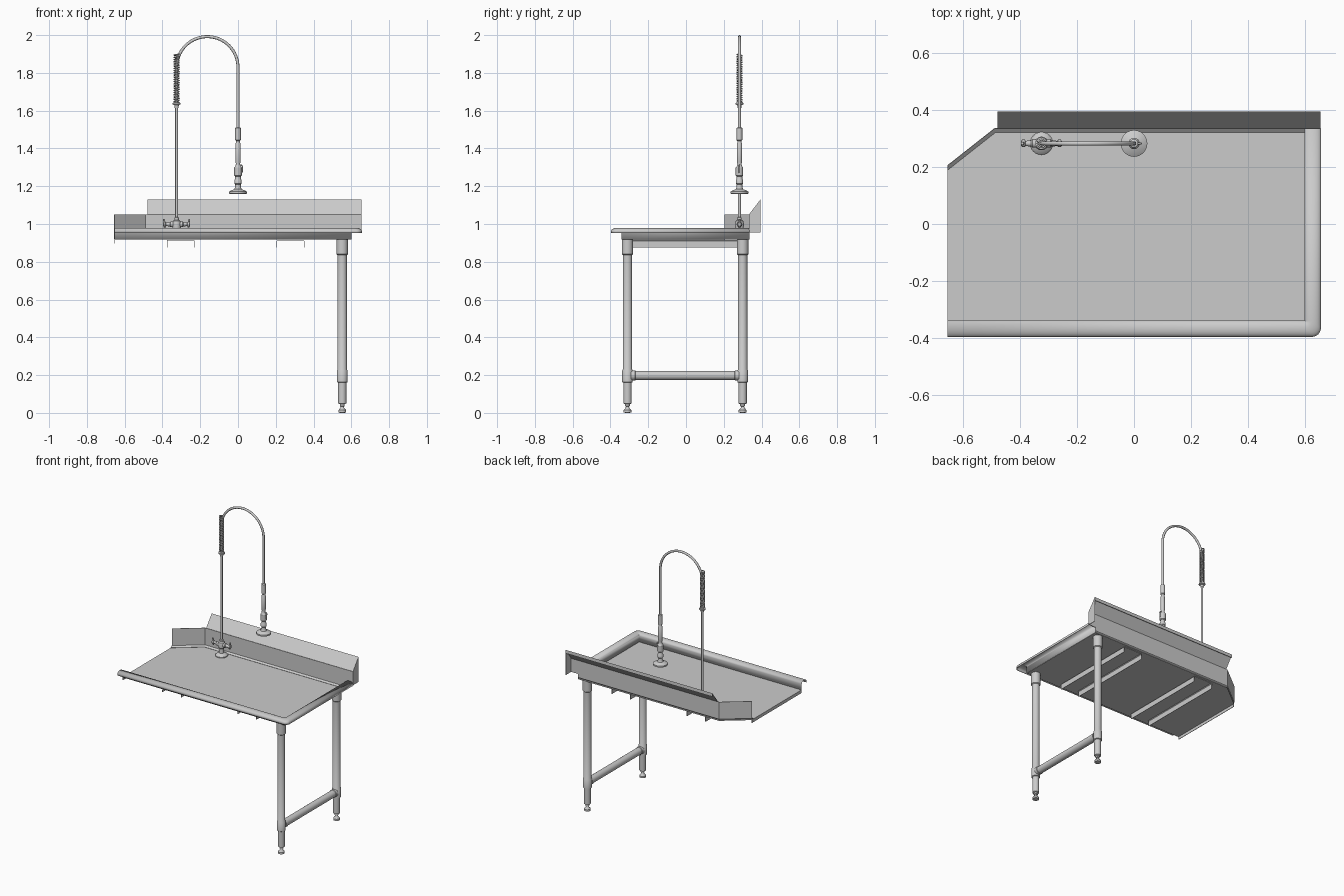
import bpy, math
from mathutils import Vector

if "Cube" in bpy.data.objects:
    bpy.data.objects.remove(bpy.data.objects["Cube"])

T = 0.003           # sheet metal thickness
FLOOR = 0.919


def add_mesh(name, verts, faces, thick=0.0, smooth=None):
    me = bpy.data.meshes.new(name)
    me.from_pydata(verts, [], faces)
    me.validate()
    ob = bpy.data.objects.new(name, me)
    bpy.context.collection.objects.link(ob)
    bpy.ops.object.select_all(action='DESELECT')
    ob.select_set(True)
    bpy.context.view_layer.objects.active = ob
    bpy.ops.object.mode_set(mode='EDIT')
    bpy.ops.mesh.select_all(action='SELECT')
    bpy.ops.mesh.remove_doubles(threshold=0.0001)
    bpy.ops.mesh.normals_make_consistent(inside=False)
    bpy.ops.object.mode_set(mode='OBJECT')
    if smooth:
        bpy.ops.object.shade_smooth_by_angle(angle=math.radians(smooth))
    if thick:
        mod = ob.modifiers.new("sheet", 'SOLIDIFY')
        mod.thickness = thick
        mod.offset = 0
    return ob


def grid(name, rows, thick=T, smooth=None):
    """Skin a list of equally long point rows."""
    n = len(rows[0])
    faces = [(i * n + j, i * n + j + 1, (i + 1) * n + j + 1, (i + 1) * n + j)
             for i in range(len(rows) - 1) for j in range(n - 1)]
    return add_mesh(name, [p for r in rows for p in r], faces, thick, smooth)


def lathe(name, profile, origin, axis=(0, 0, 1), n=24):
    """Solid of revolution from (radius, height) points."""
    q = Vector((0, 0, 1)).rotation_difference(Vector(axis))
    o = Vector(origin)
    verts = [o + q @ Vector((r * math.cos(a), r * math.sin(a), h))
             for r, h in profile
             for a in [2 * math.pi * k / n for k in range(n)]]
    m = len(profile)
    faces = [(i * n + k, i * n + (k + 1) % n, (i + 1) * n + (k + 1) % n, (i + 1) * n + k)
             for i in range(m - 1) for k in range(n)]
    faces += [tuple(range(n))[::-1], tuple(range((m - 1) * n, m * n))]
    return add_mesh(name, verts, faces, smooth=35)


def tube(name, points, radius, res=3):
    cu = bpy.data.curves.new(name, 'CURVE')
    cu.dimensions = '3D'
    cu.bevel_depth = radius
    cu.bevel_resolution = res
    cu.use_fill_caps = True
    sp = cu.splines.new('POLY')
    sp.points.add(len(points) - 1)
    for p, c in zip(sp.points, points):
        p.co = (*c, 1)
        p.radius = 1
    sp.use_smooth = True
    ob = bpy.data.objects.new(name, cu)
    bpy.context.collection.objects.link(ob)
    return ob


# Pan floor with a cut back-left corner
outline = [(-0.655, -0.34), (0.6, -0.34), (0.6, 0.335), (-0.49, 0.335), (-0.655, 0.205)]
add_mesh("pan_floor", [(x, y, FLOOR) for x, y in outline], [(0, 1, 2, 3, 4)], T)

# Turned-down lip on the open left edge
grid("left_lip", [[(-0.653, y, FLOOR), (-0.653, y, 0.898)] for y in (-0.34, 0.205)])

# Rolled rim along the front and right, rounded at the outer corner
roll = [(0, FLOOR), (0, 0.962)]
roll += [(0.0275 - 0.0275 * math.cos(a), 0.962 + 0.0155 * math.sin(a))
         for a in [math.pi * k / 10 for k in range(1, 11)]] + [(0.055, 0.952)]
rows = [[(-0.655, -0.34 - d, z) for d, z in roll]]
for k in range(9):
    a = math.pi / 2 * k / 8
    row = []
    for d, z in roll:
        r = min(d, 0.03)
        row.append((0.6 + d - r + r * math.sin(a), -0.34 - d + r - r * math.cos(a), z))
    rows.append(row)
rows.append([(0.6 + d, 0.335, z) for d, z in roll])
grid("rolled_rim", rows, smooth=40)

# Back wall and diagonal wall with a coved foot
inner = [(-0.655, 0.190), (-0.486, 0.323), (0.6, 0.323)]
outer = [(-0.655, 0.205), (-0.49, 0.335), (0.6, 0.335)]
grid("back_wall", [[(*i, FLOOR + 0.002), (*o, 0.931), (*o, 1.05)] for i, o in zip(inner, outer)])

# Slanted splash with hanging lip, and its closed right end
splash = [(0.335, 1.05), (0.394, 1.129), (0.394, 1.107)]
grid("splash_top", [[(x, y, z) for y, z in splash] for x in (-0.48, 0.655)])
grid("splash_corner", [[(x, 0.335, 0.955), (x, 0.335, 1.05)] for x in (0.6, 0.655)])
end = [(0.335, 0.955), (0.394, 0.955), (0.394, 1.129), (0.335, 1.05)]
add_mesh("splash_end", [(0.6535, y, z) for y, z in end], [(0, 1, 2, 3)], T)

# Inverted channels under the pan
for side, x0 in (("left", -0.302), ("right", 0.278)):
    sec = [(-0.072, 0.875), (-0.072, 0.910), (-0.067, 0.915),
           (0.067, 0.915), (0.072, 0.910), (0.072, 0.875)]
    grid(side + "_channel", [[(x0 + x, y, z) for x, z in sec] for y in (-0.30, 0.32)])

# Legs with collars and adjustable feet
leg = [(0.010, 0), (0.021, 0.002), (0.021, 0.014), (0.010, 0.026), (0.008, 0.034),
       (0.013, 0.036), (0.013, 0.046), (0.022, 0.050), (0.022, 0.160), (0.028, 0.163),
       (0.028, 0.225), (0.0245, 0.230), (0.0245, 0.835), (0.030, 0.840), (0.030, 0.917)]
for side, y in (("front", -0.31), ("back", 0.30)):
    lathe(side + "_leg", leg, (0.552, y, 0))
lathe("cross_rail", [(0.027, 0.02), (0.027, 0.04), (0.0245, 0.042), (0.0245, 0.568),
                     (0.027, 0.57), (0.027, 0.59)], (0.552, -0.31, 0.198), (0, 1, 0))

# Tap base, valve body and riser pipe
TX, TY = -0.325, 0.283
lathe("tap_base", [(0.040, 0.920), (0.040, 0.926), (0.030, 0.936), (0.016, 0.942),
                   (0.014, 0.972), (0.022, 0.980), (0.024, 1.0), (0.020, 1.016),
                   (0.012, 1.022), (0.012, 1.034), (0.0075, 1.036), (0.0075, 1.85)], (TX, TY, 0))
for side, s in (("left", -1), ("right", 1)):
    lathe(side + "_valve", [(0.015, 0.0), (0.015, 0.032), (0.011, 0.036), (0.009, 0.056),
                            (0.013, 0.058), (0.013, 0.068), (0.008, 0.072)],
          (TX, TY, 0.998), (s, 0, 0), 16)
    hx = TX + s * 0.064
    tube(side + "_valve_handle", [(hx, TY, 0.980), (hx - s * 0.002, TY, 1.0),
                                  (hx + s * 0.004, TY, 1.026)], 0.005)

# Spring with seat collar
lathe("spring_collar", [(0.010, 1.615), (0.012, 1.630), (0.021, 1.633), (0.021, 1.641),
                        (0.011, 1.644)], (TX, TY, 0))
turns, seg = 22, 14
coil = []
for k in range(turns * seg + 1):
    a = 2 * math.pi * k / seg
    coil.append((TX + 0.0135 * math.cos(a), TY + 0.0135 * math.sin(a),
                 1.643 + 0.257 * k / (turns * seg)))
tube("spring", coil, 0.0035, 1)

# Hose arching over to the spray gun
R = -TX / 2
hose = [(TX, TY, 1.64)]
hose += [(-R - R * math.cos(a), TY, 1.992 - R + R * math.sin(a))
         for a in [math.pi * k / 32 for k in range(33)]]
hose.append((0, TY, 1.48))
tube("hose", hose, 0.008)

# Spray gun with bell head and trigger
gun = [(0.040, 1.158), (0.047, 1.161), (0.047, 1.171), (0.036, 1.178), (0.020, 1.184),
       (0.015, 1.196), (0.015, 1.210), (0.019, 1.214), (0.019, 1.232), (0.015, 1.238),
       (0.015, 1.252), (0.020, 1.256), (0.020, 1.298), (0.014, 1.306), (0.011, 1.318),
       (0.014, 1.330), (0.014, 1.425), (0.011, 1.430), (0.011, 1.440), (0.015, 1.444),
       (0.015, 1.508), (0.009, 1.512)]
lathe("spray_gun", gun, (0, TY, 0))
tube("spray_trigger", [(-0.012, TY, 1.315), (0.018, TY, 1.312), (0.024, TY, 1.304),
                       (0.021, TY, 1.270)], 0.004)
